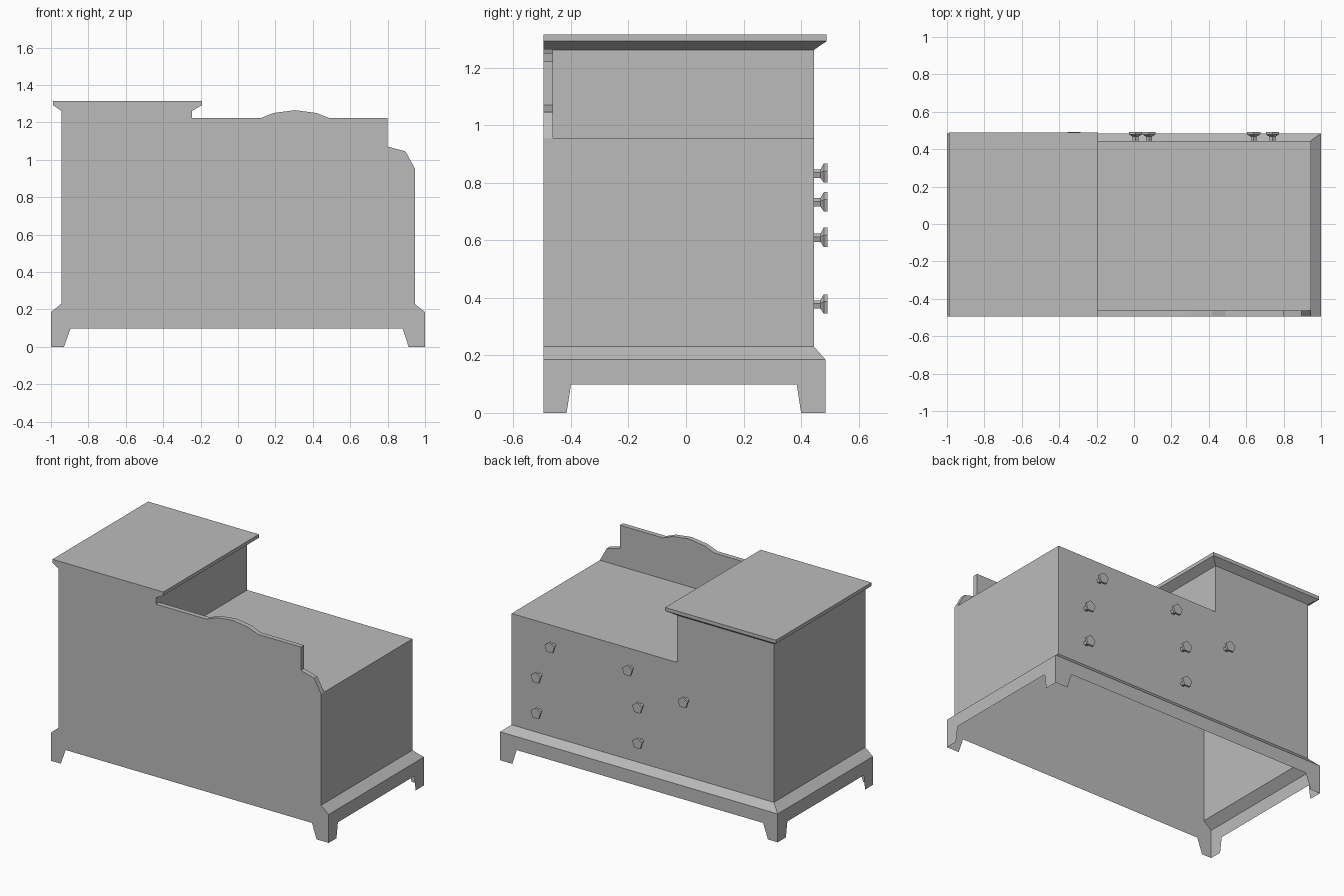
import bpy
import bmesh
import math
from mathutils import Matrix, Vector

cube = bpy.data.objects.get("Cube")
if cube:
    bpy.data.objects.remove(cube, do_unlink=True)

grey = bpy.data.materials.new("plain grey")
grey.use_nodes = True
colour = (0.5, 0.5, 0.5, 1)
grey.diffuse_color = colour
grey.node_tree.nodes["Principled BSDF"].inputs["Base Color"].default_value = colour

BACK, FRONT, LIP = -0.495, 0.445, 0.485   # depth of back, carcass face and mouldings
SIDE, EDGE = 0.945, 1.0                   # half widths of carcass and base
STEP = -0.245                             # wall between tall and low sections


def finish(name, bm):
    bmesh.ops.remove_doubles(bm, verts=bm.verts, dist=0.0005)
    bmesh.ops.recalc_face_normals(bm, faces=bm.faces)
    mesh = bpy.data.meshes.new(name)
    bm.to_mesh(mesh)
    bm.free()
    mesh.materials.append(grey)
    obj = bpy.data.objects.new(name, mesh)
    bpy.context.collection.objects.link(obj)
    return obj


def add_face(bm, points):
    return bm.faces.new([bm.verts.new(p) for p in points])


def extrude_profile(bm, profile, y0, y1, skip=()):
    """Prism along y from an (x, z) outline; skip lists open sides."""
    for y in (y0, y1):
        add_face(bm, [(x, y, z) for x, z in profile])
    for i, (x, z) in enumerate(profile):
        if i not in skip:
            u, w = profile[(i + 1) % len(profile)]
            add_face(bm, [(x, y0, z), (u, y0, w), (u, y1, w), (x, y1, z)])


def ring(x0, x1, y1, z):
    return [(x0, BACK, z), (x0, y1, z), (x1, y1, z), (x1, BACK, z)]


def bridge(bm, low, high, sides):
    for i in range(sides):
        j = (i + 1) % 4
        add_face(bm, [low[i], low[j], high[j], high[i]])


# Stepped carcass, open underneath
bm = bmesh.new()
extrude_profile(bm, [(-SIDE, 0.23), (SIDE, 0.23), (SIDE, 0.955), (STEP, 0.955),
                     (STEP, 1.262), (-SIDE, 1.262)], BACK, FRONT, skip=(0,))
finish("carcass", bm)

# Flared top of the tall section, flush at the back
bm = bmesh.new()
under = ring(-SIDE, STEP, FRONT, 1.262)
middle = ring(-0.99, -0.192, 0.489, 1.292)
upper = ring(-0.99, -0.192, 0.489, 1.315)
bridge(bm, under, middle, 4)
bridge(bm, middle, upper, 4)
add_face(bm, upper)
finish("cabinet_top", bm)

# Shaped gallery board behind the low section
bm = bmesh.new()
extrude_profile(bm, [(STEP, 0.955), (SIDE, 0.955), (0.895, 1.045), (0.8, 1.07),
                     (0.8, 1.222), (0.49, 1.222), (0.42, 1.25), (0.305, 1.265),
                     (0.19, 1.25), (0.12, 1.222), (STEP, 1.222)], BACK, -0.463)
finish("gallery_board", bm)


# Thin plinth with bracket feet and a sloped moulding
def footed(a, b, foot_a, foot_b, arch_a, arch_b):
    return [(a, 0), (foot_a, 0), (arch_a, 0.098), (arch_b, 0.098), (foot_b, 0), (b, 0)]


bm = bmesh.new()
long_feet = footed(-EDGE, EDGE, -0.93, 0.912, -0.895, 0.88)
short_feet = footed(BACK, LIP, -0.415, 0.4, -0.4, 0.385)
add_face(bm, [(x, LIP, z) for x, z in long_feet + [(EDGE, 0.185), (-EDGE, 0.185)]])
add_face(bm, [(x, BACK, z) for x, z in long_feet + [
    (EDGE, 0.185), (SIDE, 0.23), (-SIDE, 0.23), (-EDGE, 0.185)]])
for x in (-EDGE, EDGE):
    add_face(bm, [(x, y, z) for y, z in short_feet + [(LIP, 0.185), (BACK, 0.185)]])
bridge(bm, ring(-EDGE, EDGE, LIP, 0.185), ring(-SIDE, SIDE, FRONT, 0.23), 3)
finish("plinth", bm)

# Five-sided drawer and door knobs: stem, flared head, flat cap
KNOB = [(0.016, 0), (0.016, 0.022), (0.037, 0.034), (0.037, 0.047)]


def knob(name, x, z):
    bm = bmesh.new()
    loops = []
    for radius, out in KNOB:
        loops.append([(x + radius * math.sin(math.tau * i / 5), FRONT + out,
                       z + radius * math.cos(math.tau * i / 5)) for i in range(5)])
    for low, high in zip(loops, loops[1:]):
        for i in range(5):
            j = (i + 1) % 5
            add_face(bm, [low[i], low[j], high[j], high[i]])
    add_face(bm, loops[-1])
    finish(name, bm)


for side, upper_x, lower_x in (("left", 0.64, 0.74), ("middle", 0.08, 0.008)):
    knob(side + "_top_knob", upper_x, 0.83)
    knob(side + "_centre_knob", lower_x, 0.607)
    knob(side + "_bottom_knob", lower_x, 0.375)
knob("door_knob", -0.32, 0.73)
